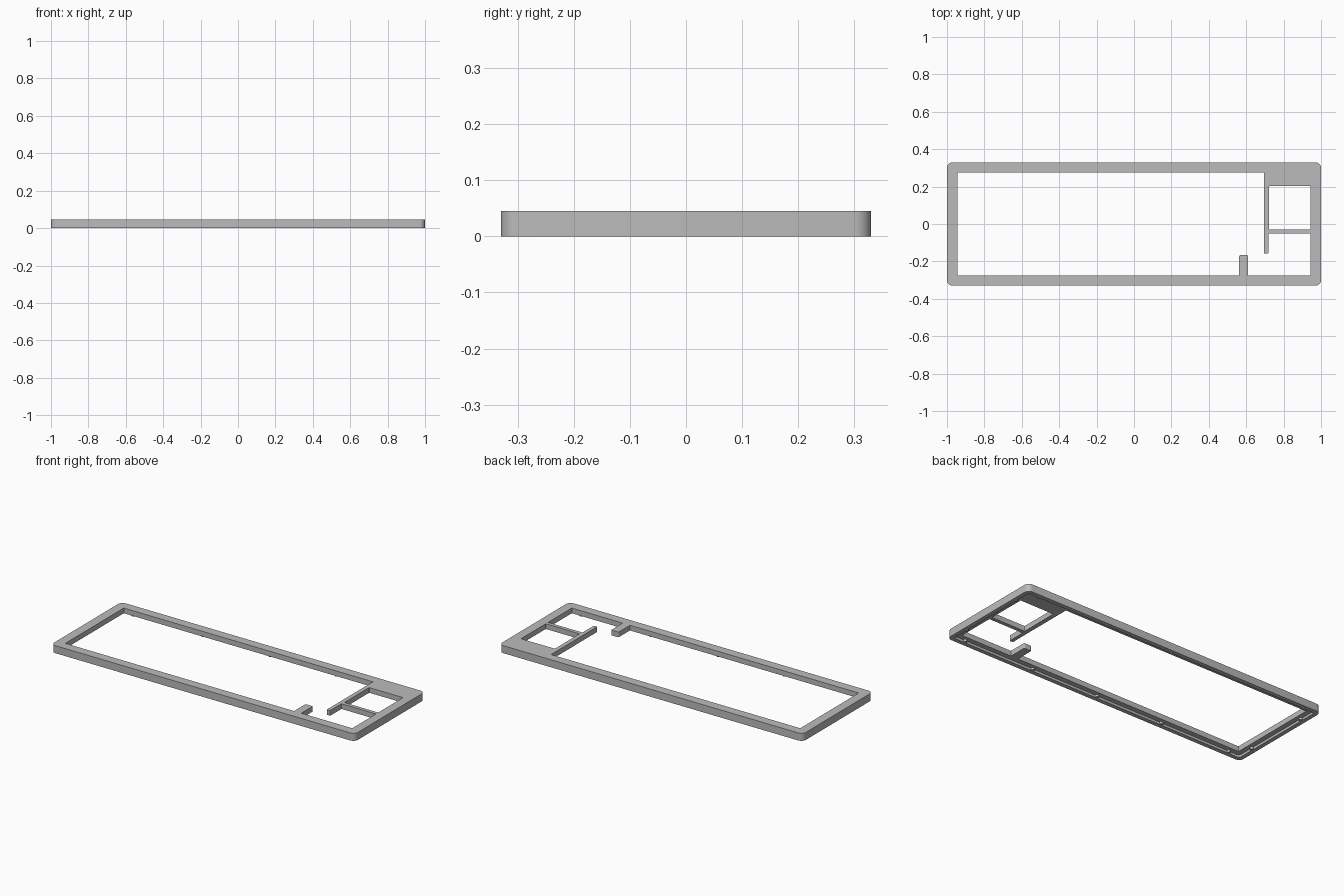
import bpy, bmesh, math
from mathutils import Vector

if "Cube" in bpy.data.objects:
    bpy.data.objects.remove(bpy.data.objects["Cube"], do_unlink=True)

HALF_Y, HEIGHT, RECESS = 0.33, 0.045, 0.014
RIM = 0.025

grey = bpy.data.materials.new("mid grey plastic")
grey.use_nodes = True
colour = (0.5, 0.5, 0.5, 1)
grey.diffuse_color = colour
grey.node_tree.nodes["Principled BSDF"].inputs["Base Color"].default_value = colour


def rounded(points, steps=6):
    """Outline whose corners are (x, y) or, when rounded, (x, y, radius)."""
    out = []
    for i, p in enumerate(points):
        here = Vector(p[:2])
        if len(p) == 2:
            out.append(here)
            continue
        before = (Vector(points[i - 1][:2]) - here).normalized()
        after = (Vector(points[(i + 1) % len(points)][:2]) - here).normalized()
        centre = here + (before + after) * p[2]
        for s in range(steps + 1):
            a = s / steps * math.pi / 2
            out.append(centre - after * p[2] * math.cos(a) - before * p[2] * math.sin(a))
    return out


def rectangle(x0, y0, x1, y1, r):
    return rounded([(x0, y0, r), (x1, y0, r), (x1, y1, r), (x0, y1, r)])


def prism(name, outline, z0, z1):
    bm = bmesh.new()
    base = bm.faces.new([bm.verts.new((p.x, p.y, z0)) for p in outline])
    top = bmesh.ops.extrude_face_region(bm, geom=[base])["geom"]
    moved = [v for v in top if isinstance(v, bmesh.types.BMVert)]
    bmesh.ops.translate(bm, verts=moved, vec=(0, 0, z1 - z0))
    bmesh.ops.recalc_face_normals(bm, faces=bm.faces)
    mesh = bpy.data.meshes.new(name)
    bm.to_mesh(mesh)
    bm.free()
    mesh.materials.append(grey)
    obj = bpy.data.objects.new(name, mesh)
    bpy.context.collection.objects.link(obj)
    return obj


def combine(body, tool, operation):
    tool.hide_render = True
    bpy.context.view_layer.objects.active = body
    mod = body.modifiers.new(tool.name, "BOOLEAN")
    mod.operation, mod.solver, mod.object = operation, "EXACT", tool
    bpy.ops.object.modifier_apply(modifier=mod.name)
    bpy.data.objects.remove(tool, do_unlink=True)


# Outer body with rounded corners
frame = prism("case_frame", rectangle(-1, -HALF_Y, 1, HALF_Y, 0.03), 0, HEIGHT)

# Shallow recess underneath, leaving a thin rim
combine(frame, prism("recess_cutter", rectangle(
    RIM - 1, RIM - HALF_Y, 1 - RIM, HALF_Y - RIM, 0.015), -0.02, RECESS), "DIFFERENCE")

# Main opening, going round the front tab, the divider and the cross bar
main_opening = rounded([
    (-0.945, -0.275), (0.562, -0.275), (0.562, -0.167, 0.006), (0.61, -0.167, 0.006),
    (0.61, -0.275), (0.945, -0.275), (0.945, -0.052), (0.718, -0.052),
    (0.718, -0.158, 0.003), (0.696, -0.158, 0.003), (0.696, 0.275), (-0.945, 0.275)])
combine(frame, prism("main_opening_cutter", main_opening, -0.1, 0.1), "DIFFERENCE")

# Square window in the back corner
combine(frame, prism("window_cutter", rectangle(
    0.722, -0.03, 0.945, 0.203, 0.004), -0.1, 0.1), "DIFFERENCE")

# Small round bosses along the inside of the rim
spots = [(x, side * (HALF_Y - RIM - 0.003)) for x in (-0.9, -0.44, 0, 0.44, 0.9) for side in (-1, 1)]
spots += [(side * (1 - RIM - 0.003), y) for y in (-0.2, 0.2) for side in (-1, 1)]
for x, y in spots:
    r = 0.01
    boss = prism("rim_boss", rectangle(x - r, y - r, x + r, y + r, r * 0.98), 0.001, RECESS + 0.006)
    combine(frame, boss, "UNION")

# Smooth rounded corners, sharp edges elsewhere
bpy.ops.object.select_all(action="DESELECT")
frame.select_set(True)
bpy.context.view_layer.objects.active = frame
bpy.ops.object.shade_smooth_by_angle(angle=math.radians(30))
